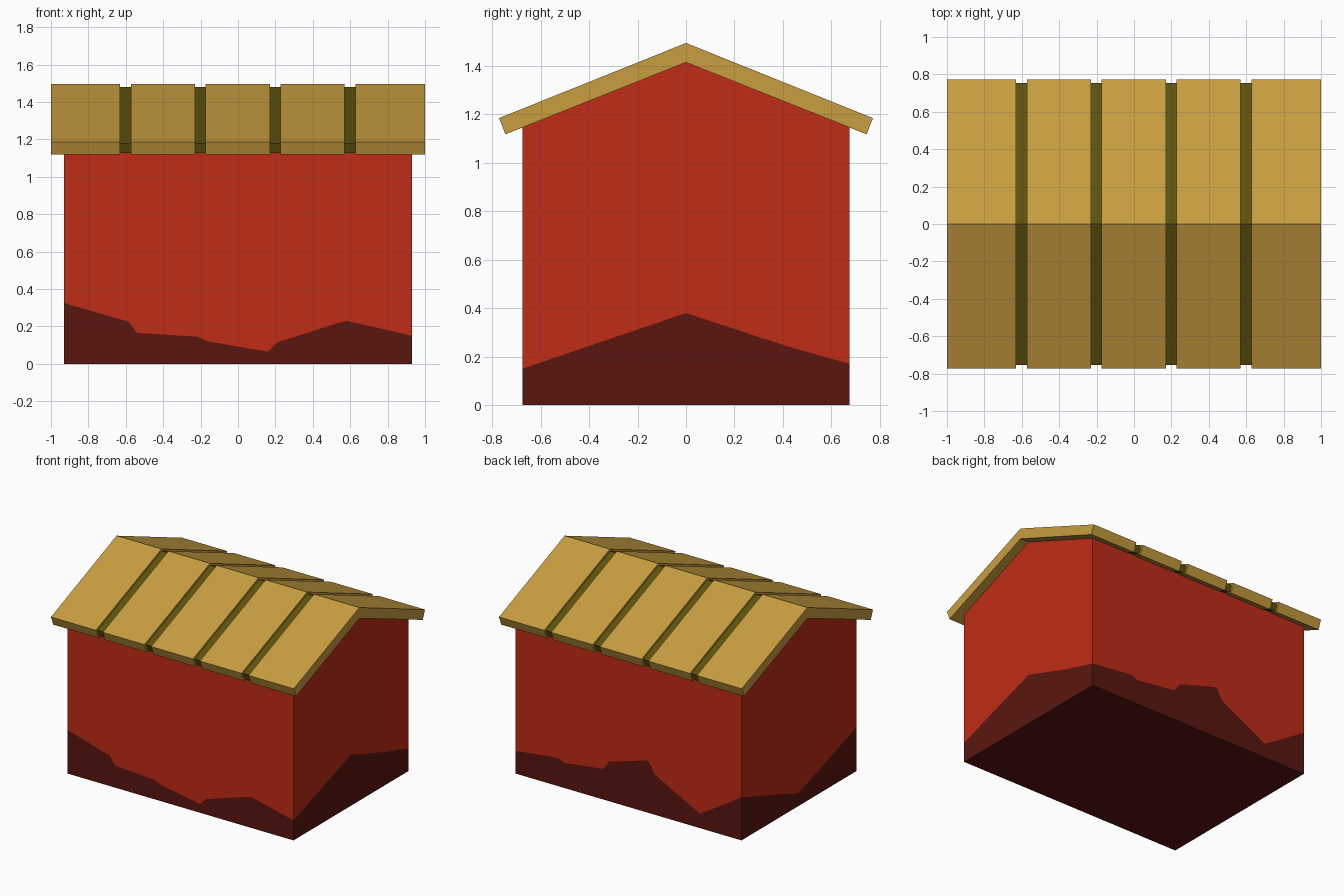
import bpy, bmesh

if "Cube" in bpy.data.objects:
    bpy.data.objects.remove(bpy.data.objects["Cube"])


def material(name, rgb):
    m = bpy.data.materials.new(name)
    m.diffuse_color = (*rgb, 1)
    m.use_nodes = True
    m.node_tree.nodes["Principled BSDF"].inputs["Base Color"].default_value = m.diffuse_color
    return m


RED = material("red_wall", (0.52, 0.025, 0.008))
MAROON = material("dark_base", (0.10, 0.008, 0.005))
TAN = material("tan_board", (0.58, 0.34, 0.05))
OLIVE = material("dark_seam", (0.11, 0.085, 0.004))


def finish(bm, name, mat):
    bmesh.ops.recalc_face_normals(bm, faces=bm.faces)
    me = bpy.data.meshes.new(name)
    bm.to_mesh(me)
    bm.free()
    me.materials.append(mat)
    ob = bpy.data.objects.new(name, me)
    bpy.context.collection.objects.link(ob)


def band(name, lower, upper, mat, caps):
    """Closed wall strip between two perimeter loops."""
    bm = bmesh.new()
    lo = [bm.verts.new(p) for p in lower]
    hi = [bm.verts.new(p) for p in upper]
    for i in range(len(lo)):
        j = (i + 1) % len(lo)
        bm.faces.new((lo[i], lo[j], hi[j], hi[i]))
    if caps:
        bm.faces.new(lo[::-1])
    finish(bm, name, mat)


def chevron(name, half, x0, x1, mat):
    """Roof section: half profile mirrored across the ridge, extruded in x."""
    (top, out, low, under) = half
    prof = [top, out, low, under, (-low[0], low[1]), (-out[0], out[1])]
    bm = bmesh.new()
    a = [bm.verts.new((x0, y, z)) for y, z in prof]
    b = [bm.verts.new((x1, y, z)) for y, z in prof]
    for i in range(6):
        j = (i + 1) % 6
        bm.faces.new((a[i], a[j], b[j], b[i]))
    for e in (a, b):  # end caps, one quad per slope
        bm.faces.new((e[0], e[1], e[2], e[3]))
        bm.faces.new((e[0], e[3], e[4], e[5]))
    finish(bm, name, mat)


# Jagged border between the dark base and red walls, around the perimeter
W, D = 0.93, 0.675
front = [(-W, .325), (-.585, .225), (-.54, .165), (-.215, .145), (-.16, .12),
         (.16, .065), (.21, .115), (.525, .215), (.58, .23)]
right = [(-D, .15), (0, .38), (.41, .245)]
back = [(W, .17), (.583, .21), (.533, .186), (.211, .228), (.16, .295),
        (-.16, .39), (-.215, .30), (-.533, .135), (-.585, .105)]
left = [(D, .32), (0, .096)]
border = ([(x, -D, z) for x, z in front] + [(W, y, z) for y, z in right]
          + [(x, D, z) for x, z in back] + [(-W, y, z) for y, z in left])

band("dark_base", [(x, y, 0) for x, y, z in border], border, MAROON, True)
band("walls", border, [(x, y, 1.435 - .4 * abs(y)) for x, y, z in border], RED, False)

# Roof boards with recessed seams between them
board = [(0, 1.495), (.772, 1.185), (.746, 1.118), (0, 1.415)]
seam = [(0, 1.48), (.753, 1.178), (.735, 1.127), (0, 1.422)]
spans = [(-1, -.63), (-.573, -.23), (-.175, .17), (.227, .57), (.627, 1)]
for i, (x0, x1) in enumerate(spans):
    chevron(f"roof_board_{i + 1}", board, x0, x1, TAN)
for i in range(4):
    chevron(f"roof_seam_{i + 1}", seam, spans[i][1], spans[i + 1][0], OLIVE)
